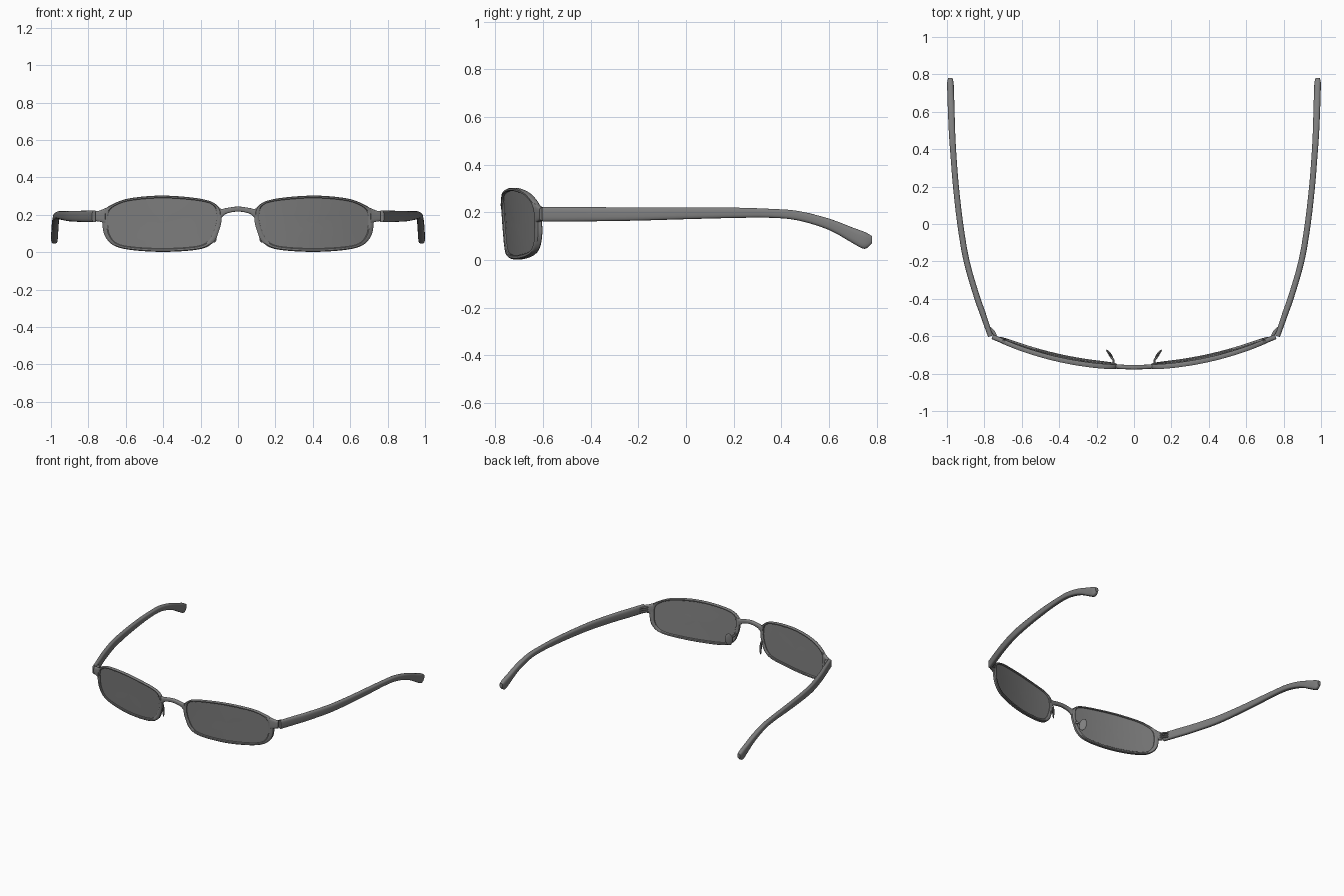
import bpy, bmesh, math
from mathutils import Vector, Matrix

if "Cube" in bpy.data.objects:
    bpy.data.objects.remove(bpy.data.objects["Cube"])

GREY = bpy.data.materials.new("dark grey")
GREY.diffuse_color = (0.21, 0.21, 0.21, 1)
GREY.use_nodes = True
GREY.node_tree.nodes["Principled BSDF"].inputs["Base Color"].default_value = GREY.diffuse_color


def finish(name, bm, mirror=True, angle=40):
    bmesh.ops.recalc_face_normals(bm, faces=bm.faces)
    me = bpy.data.meshes.new(name)
    bm.to_mesh(me)
    bm.free()
    me.materials.append(GREY)
    ob = bpy.data.objects.new(name, me)
    bpy.context.collection.objects.link(ob)
    bpy.ops.object.select_all(action='DESELECT')
    ob.select_set(True)
    bpy.context.view_layer.objects.active = ob
    bpy.ops.object.shade_smooth_by_angle(angle=math.radians(angle))
    if mirror:
        ob.modifiers.new("mirror", 'MIRROR').use_mirror_merge = False
    return ob


def spline(pts, steps, closed=False):
    """Catmull-Rom interpolation of tuples of any size."""
    P = [Vector(p) for p in pts]
    n, out = len(P), []
    get = (lambda i: P[i % n]) if closed else (lambda i: P[max(0, min(n - 1, i))])
    for i in range(n if closed else n - 1):
        a, b, c, d = (get(i + k) for k in (-1, 0, 1, 2))
        for s in range(steps):
            t = s / steps
            out.append(0.5 * (2 * b + (c - a) * t + (2 * a - 5 * b + 4 * c - d) * t * t
                              + (3 * b - a - 3 * c + d) * t ** 3))
    if not closed:
        out.append(P[-1])
    return out


def skin(bm, rings, close_rings=False, caps=True):
    """Join closed rings of points with quads."""
    vs = [[bm.verts.new(p) for p in r] for r in rings]
    n = len(vs[0])
    for k in range(len(vs) if close_rings else len(vs) - 1):
        a, b = vs[k], vs[(k + 1) % len(vs)]
        for i in range(n):
            j = (i + 1) % n
            bm.faces.new((a[i], a[j], b[j], b[i]))
    if caps and not close_rings:
        bm.faces.new(vs[0])
        bm.faces.new(vs[-1])


def section(centre, side, half_w, half_h, n=16, power=0.6):
    """Rounded rectangle across a path, upright in z."""
    pts = []
    for i in range(n):
        a = 2 * math.pi * (i + 0.5) / n
        c, s = math.cos(a), math.sin(a)
        u = math.copysign(abs(c) ** power, c) * half_w
        w = math.copysign(abs(s) ** power, s) * half_h
        pts.append(centre + side * u + Vector((0, 0, w)))
    return pts


def sweep(stations, **kw):
    """stations: (x, y, z, half width, half height)"""
    rings = []
    for k, s in enumerate(stations):
        a, b = stations[max(0, k - 1)], stations[min(len(stations) - 1, k + 1)]
        side = Vector((b[1] - a[1], a[0] - b[0], 0)).normalized()
        rings.append(section(Vector(s[:3]), side, s[3], s[4], **kw))
    bm = bmesh.new()
    skin(bm, rings)
    return bm


def wrap(x, z, depth=0.0):
    """Place a front-view point on the curved, slightly tilted front."""
    return Vector((x, -0.765 + 0.28 * x * x + 0.06 * (0.22 - z) + depth, z))


# Lens rim outlines in the front view
OUTER = [(.088, .18), (.105, .245), (.19, .284), (.395, .303), (.57, .29), (.66, .262),
         (.718, .222), (.725, .16), (.713, .09), (.665, .037), (.57, .012), (.395, .002),
         (.21, .015), (.135, .05), (.103, .11)]
INNER = [(.113, .18), (.127, .245), (.20, .274), (.395, .290), (.57, .277), (.655, .25),
         (.692, .214), (.697, .155), (.687, .095), (.65, .049), (.57, .029), (.395, .020),
         (.22, .032), (.158, .062), (.128, .115)]
outer, inner = spline(OUTER, 6, True), spline(INNER, 6, True)

# Rims
profile = [(0, .008), (0, -.008), (.25, -.013), (.8, -.013), (1, -.009), (1, .009), (.8, .013), (.25, .013)]
bm = bmesh.new()
skin(bm, [[wrap(*o.lerp(i, t), d) for o, i in zip(outer, inner)] for t, d in profile], close_rings=True)
finish("lens_rims", bm)

# Lenses
bm = bmesh.new()
mid = Vector((.405, .155))
edge = [o.lerp(i, .9) for o, i in zip(outer, inner)]
skin(bm, [[wrap(*mid.lerp(p, t), d) for p in edge]
          for d, ts in ((-.003, (.02, .25, .5, .75, 1)), (.003, (1, .75, .5, .25, .02)))
          for t in ts])
finish("lenses", bm)

# Bridge
stations = [(-.108, .205, .033), (-.085, .210, .022), (-.06, .222, .015), (0, .231, .0135),
            (.06, .222, .015), (.085, .210, .022), (.108, .205, .033)]
finish("bridge", sweep([(*wrap(x, z), .012, h) for x, z, h in spline(stations, 4)]), mirror=False)

# End pieces beside the rims
ends = [(.705, .195, .042), (.725, .194, .034), (.742, .193, .029), (.757, .193, .027)]
finish("end_pieces", sweep([(*wrap(x, z), .013, h) for x, z, h in ends], power=.5))

# Hinges
for z in (.178, .193, .208):
    finish("hinge", sweep([(.738, -.607, z, .009, .006), (.752, -.575, z, .009, .006),
                           (.770, -.555, z, .006, .006)], n=8))

# Temples with dropped ear tips
path = [(.767, -.60, .192, .014, .031), (.810, -.475, .192, .016, .031), (.840, -.39, .192, .016, .030),
        (.895, -.20, .193, .016, .028), (.929, 0, .196, .016, .025), (.952, .20, .198, .016, .022),
        (.964, .35, .196, .016, .019), (.972, .47, .186, .017, .020), (.977, .60, .150, .018, .024),
        (.980, .70, .103, .018, .033), (.982, .75, .082, .018, .036), (.982, .78, .085, .012, .016)]
finish("temples", sweep(spline(path, 3)))

# Nose pads
bm = bmesh.new()
bmesh.ops.create_uvsphere(bm, u_segments=16, v_segments=10, radius=1)
turn = Matrix.Rotation(math.radians(50), 4, 'Z') @ Matrix.Rotation(math.radians(10), 4, 'Y')
bm.transform(Matrix.Translation((.131, -.693, .095)) @ turn @ Matrix.Diagonal((.026, .007, .045, 1)))
finish("nose_pads", bm)

# Nose pad arms
arm = [(.112, -.752, .125, .006, .009), (.110, -.728, .118, .006, .008),
       (.122, -.712, .108, .006, .007), (.134, -.694, .100, .006, .007)]
finish("nose_pad_arms", sweep(spline(arm, 3), n=8))
